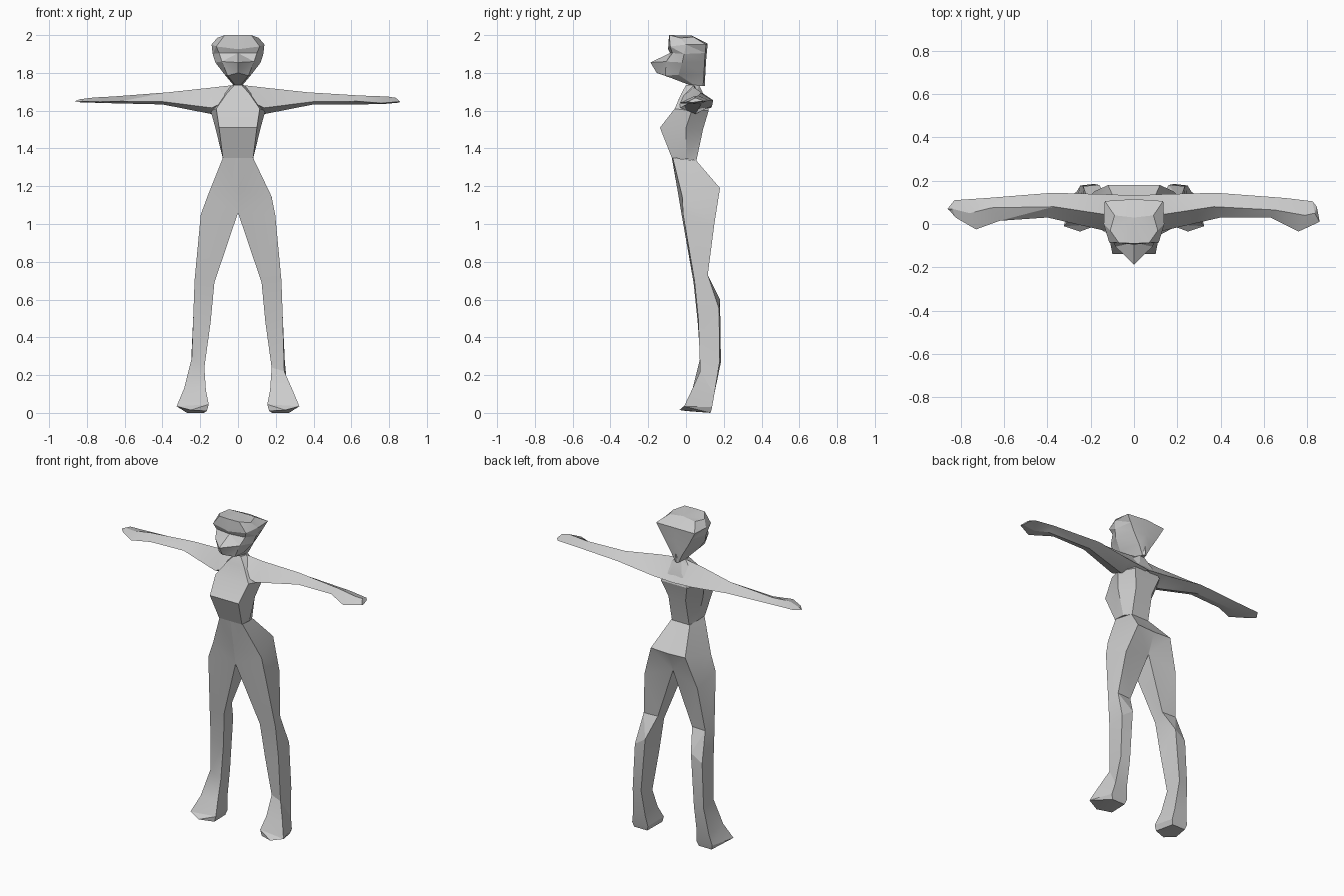
import bpy, bmesh
from math import radians


def loft(name, rings):
    """Skin a list of equal-length point rings and cap both ends."""
    bm = bmesh.new()
    vs = [[bm.verts.new(p) for p in ring] for ring in rings]
    n = len(vs[0])
    for a, b in zip(vs, vs[1:]):
        for i in range(n):
            j = (i + 1) % n
            bm.faces.new((a[i], a[j], b[j], b[i]))
    bm.faces.new(vs[0])
    bm.faces.new(vs[-1])
    bmesh.ops.triangulate(bm, faces=[f for f in bm.faces])
    bmesh.ops.recalc_face_normals(bm, faces=bm.faces)
    me = bpy.data.meshes.new(name)
    bm.to_mesh(me)
    bm.free()
    ob = bpy.data.objects.new(name, me)
    bpy.context.collection.objects.link(ob)
    bpy.ops.object.select_all(action='DESELECT')
    ob.select_set(True)
    bpy.context.view_layer.objects.active = ob
    bpy.ops.object.shade_smooth_by_angle(angle=radians(20))
    return ob


def flip(ring):
    return [(-x, y, z) for x, y, z in ring]


def whole(half):
    """Complete a half ring (front to back) across x = 0."""
    return half + [(-x, y, z) for x, y, z in reversed(half) if x > 0]


# Torso: waist, bust, armpit, shoulder, neck
loft("torso", [whole(r) for r in [
    [(.08, -.075, 1.35), (.08, 0, 1.345), (.06, .055, 1.335)],
    [(.1, -.138, 1.51), (.12, 0, 1.51), (.06, .09, 1.5)],
    [(.115, -.06, 1.61), (.145, .03, 1.6), (.09, .12, 1.6)],
    [(.06, -.025, 1.69), (.09, .05, 1.69), (.04, .1, 1.67)],
    [(.02, 0, 1.735), (.03, .03, 1.735), (.015, .07, 1.735)],
]])

# Head: neck, jaw, nose, eyes, brow, crown
loft("head", [whole(r) for r in [
    [(0, .0, 1.745), (.015, .02, 1.735), (.02, .05, 1.73), (.012, .09, 1.73), (0, .1, 1.73)],
    [(0, -.155, 1.8), (.055, -.11, 1.785), (.07, -.04, 1.79), (.042, .095, 1.79), (0, .102, 1.79)],
    [(0, -.188, 1.855), (.085, -.105, 1.86), (.12, -.02, 1.855), (.085, .098, 1.86), (0, .106, 1.86)],
    [(0, -.085, 1.905), (.1, -.072, 1.905), (.134, -.01, 1.9), (.11, .102, 1.905), (0, .11, 1.905)],
    [(0, -.095, 1.925), (.115, -.085, 1.94), (.14, 0, 1.95), (.135, .106, 1.95), (0, .115, 1.955)],
    [(0, -.09, 2.0), (.07, -.087, 2.0), (.11, -.03, 1.985), (.09, .04, 1.99), (0, .03, 1.997)],
]])

# Legs with half of the pelvis each: front inner, front outer, back outer, back inner
hip = [(0, -.075, 1.35), (.08, -.07, 1.35), (.065, .055, 1.335), (0, .055, 1.335)]
thigh = [
    [(0, -.025, 1.06), (.197, -.015, 1.05), (.185, .15, 1.0), (0, .13, 1.06)],
    [(.125, .04, .69), (.23, .045, .7), (.215, .115, .73), (.12, .11, .73)],
    [(.145, .062, .48), (.237, .065, .5), (.235, .175, .55), (.16, .18, .6)],
]
foot = [
    [(.17, .04, .12), (.285, .035, .13), (.265, .15, .1), (.18, .15, .1)],
    [(.155, .0, .045), (.325, -.01, .035), (.28, .138, .03), (.17, .138, .03)],
    [(.165, .0, .01), (.25, -.035, .015), (.27, .13, 0), (.18, .13, 0)],
]
for name, hip_x, ank_z, side in (("right_leg", .178, .22, list),
                                 ("left_leg", .162, .29, flip)):
    seat = [(0, -.045, 1.18), (hip_x, -.02, 1.145), (.12, .18, 1.19), (0, .18, 1.185)]
    ankle = [(.178, .082, .24), (.245, .075, ank_z), (.248, .178, .27), (.185, .185, .27)]
    loft(name, [side(r) for r in [hip, seat] + thigh + [ankle] + foot])

# Arms from the spine out: top, front, bottom, back; the hands differ per side
arm = [
    [(0, .04, 1.738), (.04, -.04, 1.66), (.1, .04, 1.59), (0, .132, 1.615)],
    [(.14, .045, 1.722), (.14, -.03, 1.615), (.145, .05, 1.583), (.14, .138, 1.625)],
    [(.37, .08, 1.697), (.4, .03, 1.648), (.4, .08, 1.633), (.38, .144, 1.655)],
]
hand_r = [
    [(.65, .065, 1.68), (.63, .03, 1.65), (.7, .07, 1.634), (.7, .12, 1.655)],
    [(.79, .04, 1.675), (.76, -.035, 1.64), (.77, .03, 1.635), (.825, .105, 1.65)],
    [(.835, .05, 1.668), (.858, .01, 1.648), (.855, .03, 1.643), (.845, .08, 1.65)],
]
hand_l = [
    [(.66, .075, 1.675), (.62, .015, 1.65), (.7, .06, 1.64), (.68, .12, 1.655)],
    [(.76, .05, 1.67), (.73, -.025, 1.647), (.76, .03, 1.642), (.83, .11, 1.655)],
    [(.84, .07, 1.66), (.825, .03, 1.65), (.85, .06, 1.645), (.862, .07, 1.65)],
]
loft("right_arm", arm + hand_r)
loft("left_arm", [flip(r) for r in arm + hand_l])
